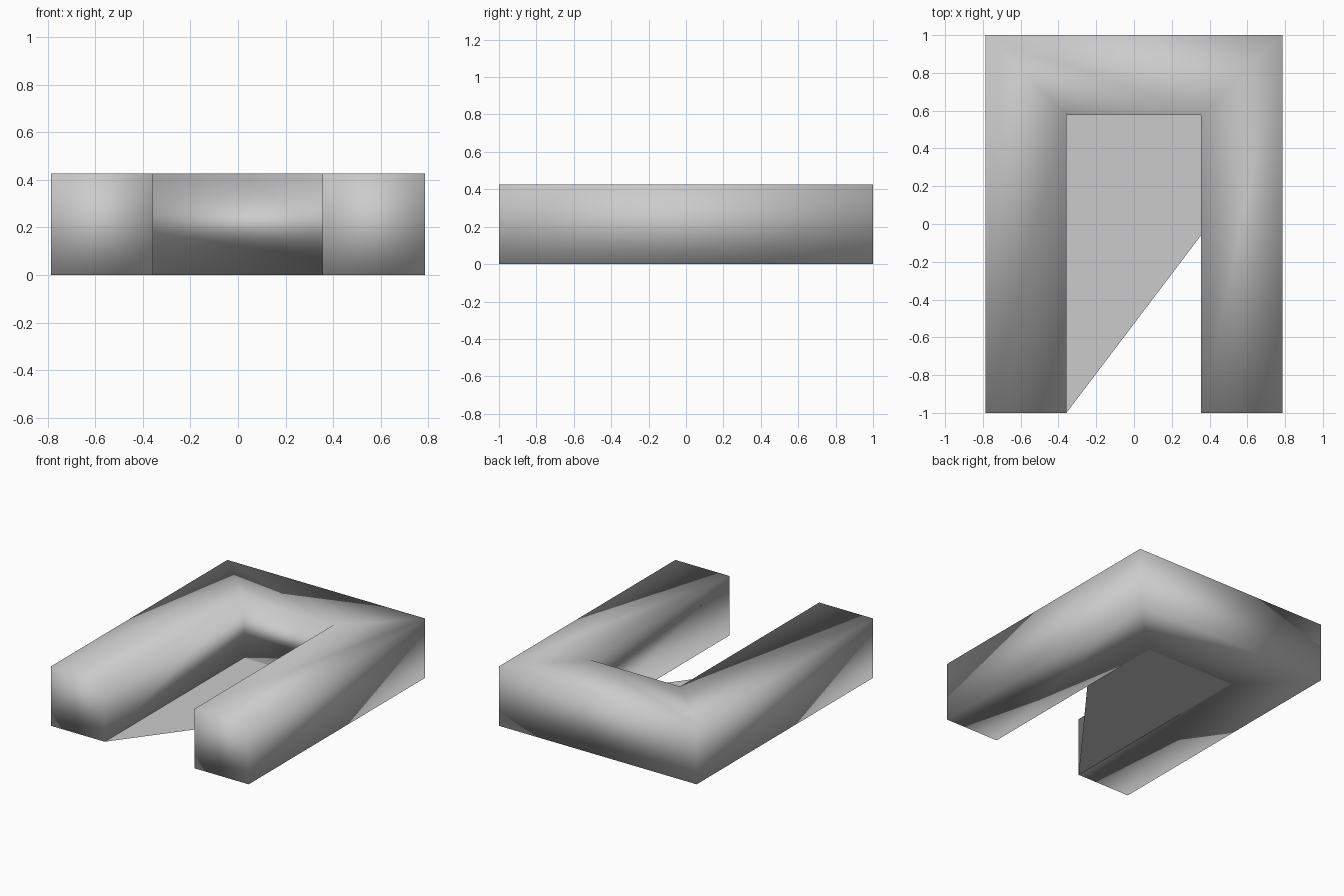
import bpy, bmesh

if "Cube" in bpy.data.objects:
    bpy.data.objects.remove(bpy.data.objects["Cube"])

H = 0.427
# Outer and inner outlines of the U, matched point for point
OUTER = [(-0.785, -1), (-0.785, 1), (0.785, 1), (0.785, -1)]
INNER = [(-0.358, -1), (-0.358, 0.578), (0.355, 0.578), (0.355, -1)]


def make_object(name, bm, smooth):
    for f in bm.faces:
        f.smooth = smooth
    mesh = bpy.data.meshes.new(name)
    bm.to_mesh(mesh)
    bm.free()
    obj = bpy.data.objects.new(name, mesh)
    bpy.context.collection.objects.link(obj)
    return obj


# U-shaped block: mitred quads, softly shaded across its corners
bm = bmesh.new()
ring = lambda pts, z: [bm.verts.new((x, y, z)) for x, y in pts]
ob, ot = ring(OUTER, 0), ring(OUTER, H)
ib, it = ring(INNER, 0), ring(INNER, H)
for i in range(3):
    j = i + 1
    bm.faces.new((ot[i], ot[j], it[j], it[i]))
    bm.faces.new((ob[i], ob[j], ib[j], ib[i]))
    bm.faces.new((ob[i], ob[j], ot[j], ot[i]))
    bm.faces.new((ib[i], ib[j], it[j], it[i]))
for i in (0, 3):
    bm.faces.new((ob[i], ib[i], it[i], ot[i]))
bmesh.ops.recalc_face_normals(bm, faces=bm.faces[:])
make_object("u_block", bm, True)

# Thin floor sheet filling the notch, cut off diagonally at the front
bm = bmesh.new()
floor = [(-0.358, -1), (-0.358, 0.578), (0.355, 0.578), (0.355, -0.06)]
bm.faces.new([bm.verts.new((x, y, 0)) for x, y in floor])
make_object("notch_floor", bm, False)
